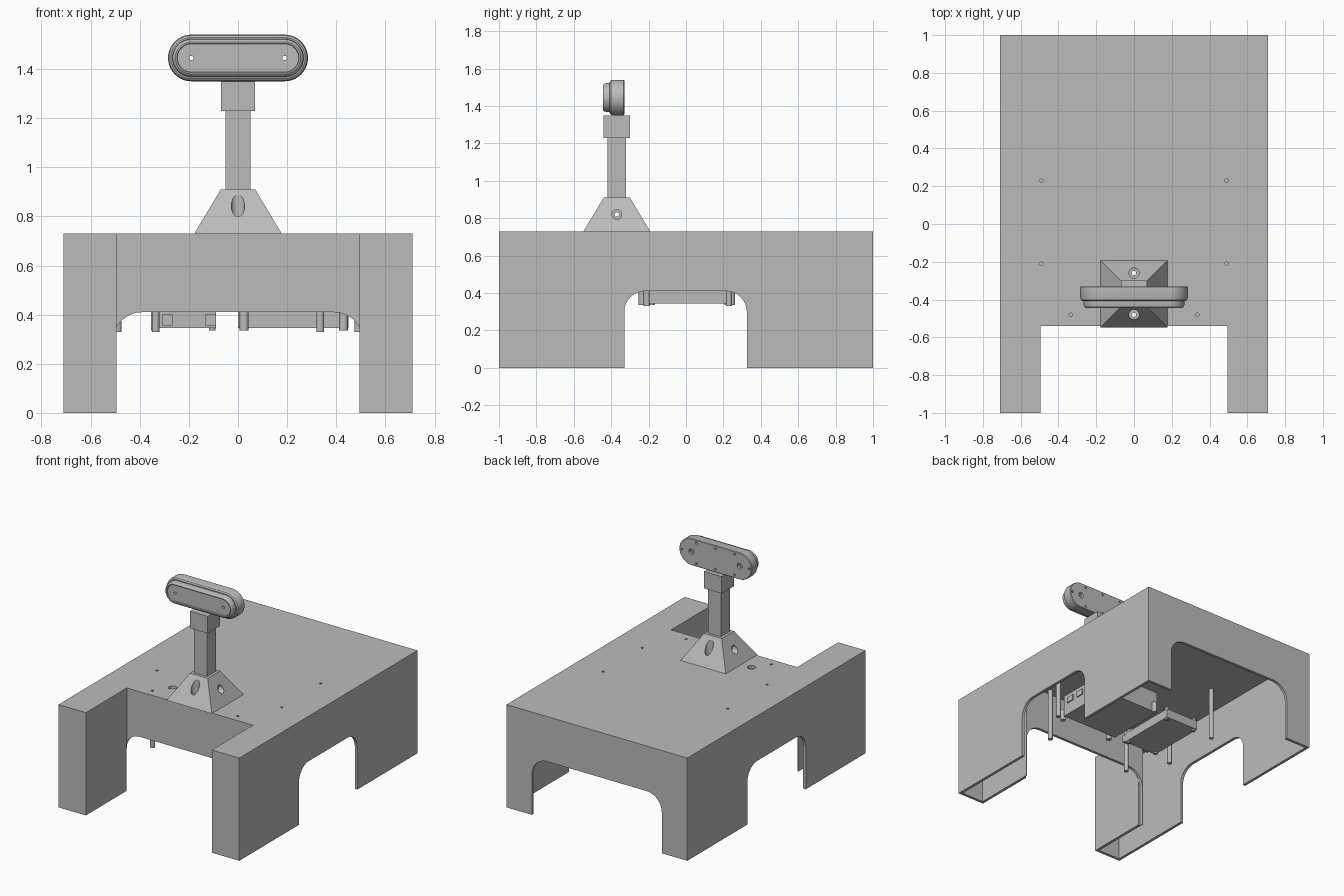
import bpy, bmesh, math
from mathutils import Vector

if "Cube" in bpy.data.objects:
    bpy.data.objects.remove(bpy.data.objects["Cube"])

grey = bpy.data.materials.new("plain grey")
grey.use_nodes = True
grey.diffuse_color = (0.5, 0.5, 0.5, 1)
grey.node_tree.nodes["Principled BSDF"].inputs["Base Color"].default_value = (0.5, 0.5, 0.5, 1)


def loft(name, rings):
    """Skin a list of equal-sized point rings and cap both ends."""
    bm = bmesh.new()
    rows = [[bm.verts.new(p) for p in ring] for ring in rings]
    n = len(rows[0])
    for a, b in zip(rows, rows[1:]):
        for i in range(n):
            j = (i + 1) % n
            bm.faces.new((a[i], a[j], b[j], b[i]))
    bm.faces.new(rows[0])
    bm.faces.new(rows[-1])
    bmesh.ops.recalc_face_normals(bm, faces=bm.faces)
    mesh = bpy.data.meshes.new(name)
    bm.to_mesh(mesh)
    bm.free()
    mesh.materials.append(grey)
    obj = bpy.data.objects.new(name, mesh)
    bpy.context.collection.objects.link(obj)
    return obj


def place(axis, u, v, w):
    return {"x": (w, u, v), "y": (u, w, v), "z": (u, v, w)}[axis]


def prism(name, pts, axis, lo, hi):
    return loft(name, [[place(axis, u, v, w) for u, v in pts] for w in (lo, hi)])


def rect(u0, u1, v0, v1):
    return [(u0, v0), (u1, v0), (u1, v1), (u0, v1)]


def box(name, x0, x1, y0, y1, z0, z1):
    return prism(name, rect(x0, x1, y0, y1), "z", z0, z1)


def arc(cu, cv, r, start, end, n):
    return [(cu + r * math.cos(math.radians(start + (end - start) * i / n)),
             cv + r * math.sin(math.radians(start + (end - start) * i / n)))
            for i in range(n + 1)]


def rod(name, axis, u, v, r, lo, hi, n=20):
    return prism(name, arc(u, v, r, 0, 360, n)[:-1], axis, lo, hi)


def arch(u0, u1, top, r):
    return ([(u0, -0.1), (u1, -0.1)] + arc(u1 - r, top - r, r, 0, 90, 10)
            + arc(u0 + r, top - r, r, 90, 180, 10))


def cut(obj, cutters):
    """Subtract the cutters, bake the result and remove them."""
    for c in cutters:
        c.hide_render = True
        mod = obj.modifiers.new("cut", "BOOLEAN")
        mod.operation, mod.solver, mod.object = "DIFFERENCE", "EXACT", c
    dg = bpy.context.evaluated_depsgraph_get()
    mesh = bpy.data.meshes.new_from_object(obj.evaluated_get(dg))
    obj.modifiers.clear()
    obj.data = mesh
    for c in cutters:
        bpy.data.objects.remove(c)


def smooth(obj):
    bpy.ops.object.select_all(action="DESELECT")
    obj.select_set(True)
    bpy.context.view_layer.objects.active = obj
    bpy.ops.object.shade_smooth_by_angle(angle=math.radians(30))


# Hollow shell with a front notch
def footprint(t):
    w, n = 0.71 - t, 0.495 + t
    half = [(n, -0.54 + t), (n, -1 + t), (w, -1 + t), (w, 1 - t)]
    return half + [(-x, y) for x, y in reversed(half)]


WALL = 0.02
shell = prism("shell", footprint(0), "z", 0, 0.73)
pin_spots = [(s * x, y) for s in (-1, 1)
             for x, y in ((0.49, 0.23), (0.49, -0.21), (0.335, -0.48))]
cutters = [prism("hollow", footprint(WALL), "z", -0.1, 0.73 - WALL),
           prism("side_arches", arch(-0.33, 0.325, 0.41, 0.11), "x", -0.9, 0.9),
           prism("end_arches", arch(-0.51, 0.51, 0.41, 0.12), "y", -0.545, 1.2),
           rod("cable_hole", "z", -0.256, -0.37, 0.028, 0.6, 0.8)]
cutters += [rod("pin_hole", "z", x, y, 0.009, 0.6, 0.8, 12) for x, y in pin_spots]
cutters += [rod("bolt_hole", "z", 0, y, 0.012, 0.6, 0.8) for y in (-0.48, -0.26)]
cut(shell, cutters)
smooth(shell)

# Standoff pins under the roof
for x, y in pin_spots:
    smooth(rod("standoff_pin", "z", x, y, 0.016, 0.33, 0.71, 16))

# Mast base with counterbored bolts
MY = -0.37


def square(h, z):
    return [(x, y + MY, z) for x, y in rect(-h, h, -h, h)]


base = loft("mast_base", [square(0.178, 0.73), square(0.07, 0.91)])
cutters = [rod("side_bore", "x", MY, 0.82, 0.012, -0.3, 0.3)]
for s in (-1, 1):
    y = MY + s * 0.11
    cutters += [rod("bolt_bore", "z", 0, y, 0.012, 0.7, 1),
                rod("bolt_counterbore", "z", 0, y, 0.027, 0.785, 1),
                rod("side_counterbore", "x", MY, 0.82, 0.026,
                    *sorted((s * 0.09, s * 0.3)))]
cut(base, cutters)
smooth(base)

# Post and head block
box("post", -0.05, 0.05, MY - 0.05, MY + 0.05, 0.91, 1.23)
box("head_block", -0.07, 0.07, MY - 0.07, MY + 0.07, 1.23, 1.35)

# Pill-shaped sensor head, lofted from back to recessed front
HZ = 1.445


def pill(y, inset):
    r, c = 0.095 - inset, 0.19
    pts = arc(c, HZ, r, -90, 90, 20) + arc(-c, HZ, r, 90, 270, 20)
    return [(x, y, z) for x, z in pts]


profile = [(-0.33, 0.004), (-0.334, 0), (-0.39, 0), (-0.402, 0.004), (-0.408, 0.012),
           (-0.408, 0.018), (-0.425, 0.018), (-0.438, 0.022), (-0.445, 0.03),
           (-0.445, 0.036), (-0.437, 0.038)]
head = loft("sensor_head", [pill(y, i) for y, i in profile])
cutters = []
for s in (-1, 1):
    cutters += [rod("lens_hole", "y", s * 0.19, HZ, 0.009, -0.5, -0.3, 16),
                rod("mount_hole", "y", s * 0.19, HZ, 0.02, -0.35, -0.3, 16),
                rod("end_screw", "y", s * 0.265, HZ, 0.008, -0.345, -0.3, 12)]
    cutters += [rod("rim_screw", "y", x, HZ + s * 0.073, 0.008, -0.345, -0.3, 12)
                for x in (-0.15, 0, 0.15)]
cut(head, cutters)
smooth(head)

# Left electronics unit with feet and side ports
box("left_unit", 0, 0.45, -0.2, 0.24, 0.345, 0.5)
for x in (0.025, 0.43):
    for y in (-0.235, 0.245):
        smooth(rod("unit_foot", "z", x, y, 0.018, 0.335, 0.41, 16))
for i in range(3):
    y = -0.16 + i * 0.1
    box("side_port", 0.45, 0.458, y, y + 0.06, 0.43, 0.47)

# Right electronics unit with front connectors
box("right_unit", -0.355, -0.09, -0.2, 0.24, 0.345, 0.41)
for x in (-0.31, -0.135):
    box("front_connector", x, x + 0.045, -0.23, -0.2, 0.355, 0.4)
for y in (-0.18, 0.22):
    for x in (-0.34, -0.105):
        smooth(rod("unit_post", "z", x, y, 0.014, 0.335, 0.43, 16))
